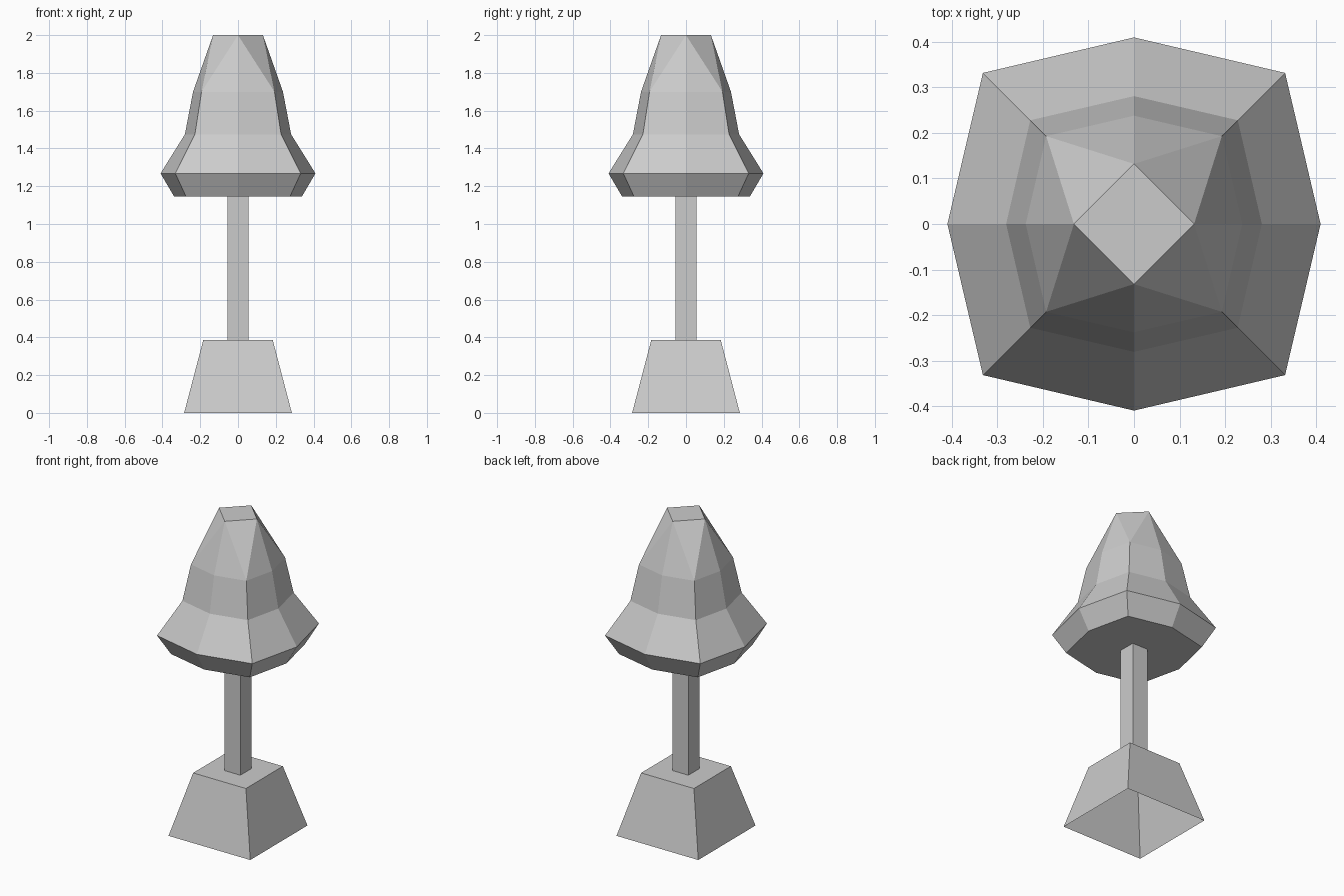
import bpy, bmesh

if "Cube" in bpy.data.objects:
    bpy.data.objects.remove(bpy.data.objects["Cube"])


def finish(bm, name):
    bmesh.ops.recalc_face_normals(bm, faces=bm.faces)
    mesh = bpy.data.meshes.new(name)
    bm.to_mesh(mesh)
    bm.free()
    obj = bpy.data.objects.new(name, mesh)
    bpy.context.collection.objects.link(obj)
    return obj


def add_ring(bm, points, z):
    return [bm.verts.new((x, y, z)) for x, y in points]


def square(r):
    return [(r, -r), (r, r), (-r, r), (-r, -r)]


def octagon(mid, corner):
    # alternates side midpoints (even index) and corners (odd index)
    m, c = mid, corner
    return [(m, 0), (c, c), (0, m), (-c, c), (-m, 0), (-c, -c), (0, -m), (c, -c)]


def bridge(bm, a, b):
    n = len(a)
    for i in range(n):
        j = (i + 1) % n
        bm.faces.new((a[i], a[j], b[j], b[i]))


# Planter: tapered box, open underneath
bm = bmesh.new()
low = add_ring(bm, square(0.285), 0)
high = add_ring(bm, square(0.184), 0.385)
bridge(bm, low, high)
bm.faces.new(high)
finish(bm, "planter")

# Trunk: square post
bm = bmesh.new()
bridge(bm, add_ring(bm, square(0.055), 0.385), add_ring(bm, square(0.055), 1.145))
finish(bm, "trunk")

# Foliage: stacked eight-sided rings, narrowing to a diamond top
profile = [(0.338, 0.275, 1.145), (0.41, 0.332, 1.268),
           (0.281, 0.228, 1.475), (0.238, 0.193, 1.70)]
bm = bmesh.new()
rings = [add_ring(bm, octagon(m, c), z) for m, c, z in profile]
for a, b in zip(rings, rings[1:]):
    bridge(bm, a, b)
bm.faces.new(rings[0])

t = 0.132
top = add_ring(bm, [(t, 0), (0, t), (-t, 0), (0, -t)], 2.0)
last = rings[-1]
for i in range(4):
    mid, corner, nxt = last[2 * i], last[2 * i + 1], last[(2 * i + 2) % 8]
    a, b = top[i], top[(i + 1) % 4]
    bm.faces.new((mid, corner, a))
    bm.faces.new((corner, b, a))
    bm.faces.new((corner, nxt, b))
bm.faces.new(top)
finish(bm, "foliage")
